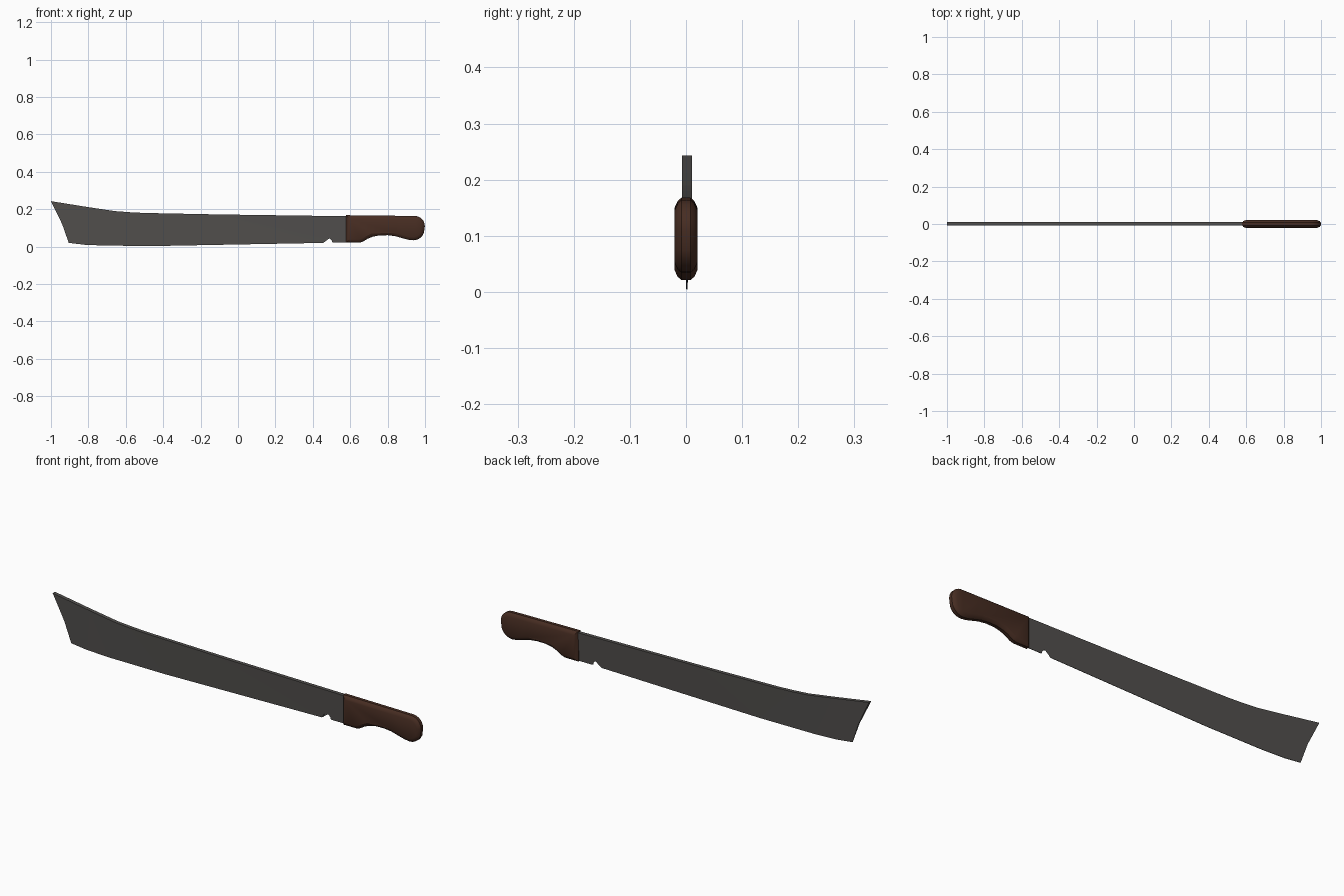
import bpy, bmesh, math
from mathutils import Vector

cube = bpy.data.objects.get("Cube")
if cube:
    bpy.data.objects.remove(cube, do_unlink=True)


def material(name, rgb, rough):
    m = bpy.data.materials.new(name)
    m.use_nodes = True
    m.diffuse_color = (*rgb, 1)
    bsdf = m.node_tree.nodes["Principled BSDF"]
    bsdf.inputs["Base Color"].default_value = (*rgb, 1)
    bsdf.inputs["Roughness"].default_value = rough
    return m


def arc(cx, cz, r, start, end, n):
    steps = [math.radians(start + (end - start) * i / n) for i in range(n + 1)]
    return [(cx + r * math.cos(a), cz + r * math.sin(a)) for a in steps]


def inset(points, d):
    """Move a counter-clockwise outline inwards by d."""
    out = []
    for i, p in enumerate(points):
        a, b, c = Vector(points[i - 1]), Vector(p), Vector(points[(i + 1) % len(points)])
        u, v = (b - a).normalized(), (c - b).normalized()
        n = Vector((-u.y - v.y, u.x + v.x)).normalized()
        out.append(b + n * d / max(0.5, n.dot(Vector((-u.y, u.x)))))
    return out


def loft(name, loops, mat, smooth):
    """Join rings of (x, y, z) from front to back and cap both ends."""
    bm = bmesh.new()
    rings = [[bm.verts.new(p) for p in loop] for loop in loops]
    n = len(rings[0])
    for r, s in zip(rings, rings[1:]):
        for i in range(n):
            j = (i + 1) % n
            bm.faces.new((r[i], r[j], s[j], s[i]))
    caps = [bm.faces.new(rings[0]), bm.faces.new(rings[-1])]
    bmesh.ops.triangulate(bm, faces=caps)
    bmesh.ops.recalc_face_normals(bm, faces=bm.faces)
    mesh = bpy.data.meshes.new(name)
    bm.to_mesh(mesh)
    bm.free()
    mesh.materials.append(mat)
    ob = bpy.data.objects.new(name, mesh)
    bpy.context.collection.objects.link(ob)
    bpy.ops.object.select_all(action="DESELECT")
    ob.select_set(True)
    bpy.context.view_layer.objects.active = ob
    if smooth:
        bpy.ops.object.shade_smooth_by_angle(angle=math.radians(30))
    return ob


steel = material("dark steel", (0.085, 0.08, 0.076), 0.5)
wood = material("brown wood", (0.063, 0.026, 0.016), 0.6)

# Blade: wedge section, thick at the spine and thin at the cutting edge
spine = [(0.62, 0.162), (-0.1, 0.172), (-0.5, 0.18), (-0.58, 0.184),
         (-0.66, 0.19), (-0.8, 0.211), (-1, 0.243)]
tip = [(-0.94, 0.12), (-0.905, 0.02)]
edge = [(-0.82, 0.01), (-0.7, 0.005), (-0.4, 0.004)]
notch = arc(0.482, 0.024, 0.021, 180, 0, 10)
heel = [(0.62, 0.022)]
blade_outline = spine + tip + edge + [(0.455, 0.02)] + notch + [(0.51, 0.022)] + heel


def edge_height(x):
    """Height of the cutting edge under a point."""
    return 0.02 if x < -0.9 else 0.004 + max(0, x + 0.4) * 0.018


def blade_side(sign):
    top_height = {p: p[1] for p in spine}
    loop = []
    for x, z in blade_outline:
        low = edge_height(x)
        high = 0.243 if x < -0.9 else 0.17
        t = 1 if (x, z) in top_height else max(0, min(1, (z - low) / (high - low)))
        loop.append((x, 0.0015 + sign * (0.001 + 0.008 * t), z))
    return loop


loft("blade", [blade_side(-1), blade_side(1)], steel, False)

# Handle: finger-grip outline with a two-step rounded border
grip = [(0.578, 0.021), (0.65, 0.021), (0.668, 0.027), (0.695, 0.043), (0.72, 0.053),
        (0.755, 0.06), (0.8, 0.061), (0.84, 0.056), (0.88, 0.045), (0.91, 0.037)]
pommel = (arc(0.937, 0.095, 0.061, -90, -20, 5)
          + arc(0.945, 0.11, 0.054, 0, 85, 6))
top = [(0.85, 0.165), (0.578, 0.168)]
outline = grip + pommel + top
layers = [(-0.0205, 0.018), (-0.015, 0.006), (-0.008, 0),
          (0.008, 0), (0.015, 0.006), (0.0205, 0.018)]
loft("handle", [[(p[0], y, p[1]) for p in inset(outline, d)] for y, d in layers],
     wood, True)
